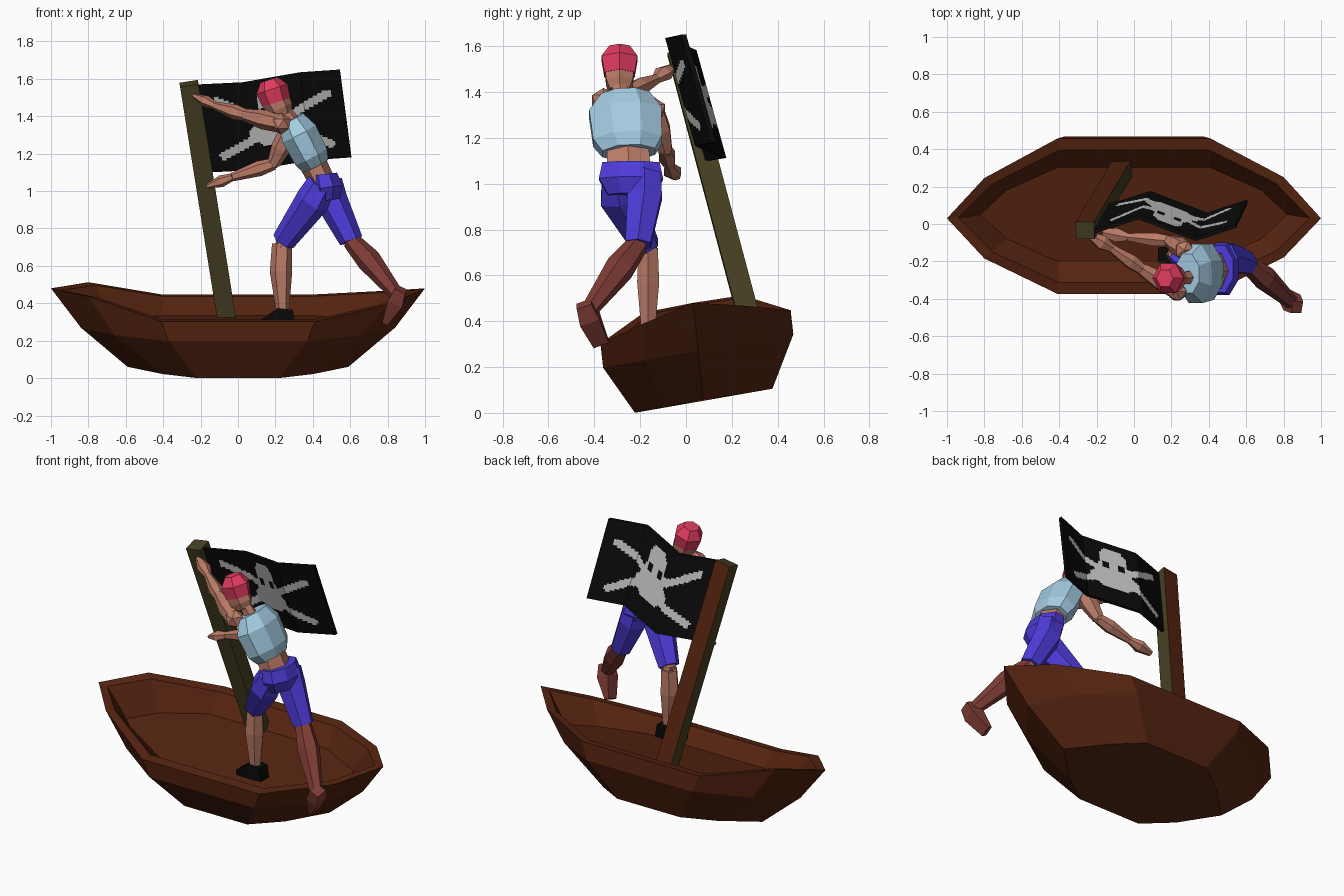
import bpy, bmesh, math
from mathutils import Vector

if "Cube" in bpy.data.objects:
    bpy.data.objects.remove(bpy.data.objects["Cube"])


def mat(name, r, g, b):
    m = bpy.data.materials.new(name)
    m.diffuse_color = (r, g, b, 1)
    m.use_nodes = True
    m.node_tree.nodes["Principled BSDF"].inputs["Base Color"].default_value = m.diffuse_color
    return m


BROWN = mat("brown wood", .09, .017, .005)
OLIVE = mat("olive wood", .062, .05, .016)
BLACK = mat("black", .003, .003, .003)
WHITE = mat("bone white", .56, .56, .55)
SKIN = mat("skin", .50, .20, .135)
PINK = mat("pink cloth", .75, .045, .115)
SHIRT = mat("light blue cloth", .37, .60, .76)
BLUE = mat("blue cloth", .075, .045, .70)
RED = mat("red brown", .21, .045, .036)


def make(name, bm, *mats):
    bmesh.ops.recalc_face_normals(bm, faces=bm.faces)
    me = bpy.data.meshes.new(name)
    bm.to_mesh(me)
    bm.free()
    for m in mats:
        me.materials.append(m)
    ob = bpy.data.objects.new(name, me)
    bpy.context.collection.objects.link(ob)
    return ob


def skin_rings(rings):
    """Join rings of points into a closed solid."""
    bm = bmesh.new()
    vs = [[bm.verts.new(p) for p in r] for r in rings]
    n = len(vs[0])
    for a, b in zip(vs, vs[1:]):
        for i in range(n):
            j = (i + 1) % n
            bm.faces.new((a[i], a[j], b[j], b[i]))
    bm.faces.new(vs[0])
    bm.faces.new(vs[-1])
    return bm


def loft(name, m, rings, n=6, hint=(0, 1, 0)):
    """Faceted limb: rings are (centre, half width along hint, half depth)."""
    d = (Vector(rings[-1][0]) - Vector(rings[0][0])).normalized()
    a = Vector(hint)
    a = (a - d * a.dot(d)).normalized()
    b = d.cross(a)
    k = 1 / math.cos(math.pi / n)
    out = []
    for c, ra, rb in rings:
        out.append([Vector(c) + a * ra * k * math.cos((i + .5) * math.tau / n)
                    + b * rb * k * math.sin((i + .5) * math.tau / n) for i in range(n)])
    return make(name, skin_rings(out), m)


def ball(name, m, c, r):
    bm = bmesh.new()
    bmesh.ops.create_icosphere(bm, subdivisions=1, radius=r)
    bmesh.ops.translate(bm, verts=bm.verts, vec=c)
    return make(name, bm, m)


# Hull: ten-sided plan rings, heeled over toward the front
def hull_ring(x0, w0, x1, w1, x2, z0, z_right, z_left, z2):
    plan = [(x2, 0, z2), (x1, w1, z_right), (x0, w0, z0), (-x0, w0, z0), (-x1, w1, z_left),
            (-x2, 0, z2), (-x1, -w1, z_left), (-x0, -w0, z0), (x0, -w0, z0), (x1, -w1, z_right)]
    return [(x, y + .083 - .11 * z, z + .175 * y) for x, y, z in plan]


make("hull", skin_rings([
    hull_ring(.22, .30, .40, .18, .59, .053, .053, .053, .06),
    hull_ring(.37, .415, .66, .23, .84, .27, .27, .27, .27),
    hull_ring(.41, .415, .80, .215, 1.0, .375, .43, .475, .48),
    hull_ring(.40, .355, .76, .18, .94, .375, .425, .465, .47),
    hull_ring(.41, .25, .68, .13, .82, .29, .29, .29, .29)]), BROWN)

# Leaning mast, brown on its back face
mast = loft("mast", OLIVE, [((-.055, .31, .28), .047, .05), ((-.262, -.035, 1.575), .047, .05)], 4)
mast.data.materials.append(BROWN)
for f in mast.data.polygons:
    f.material_index = int(f.normal.y > .6)


# Waving flag with painted skull and crossed bones on both sides
def lerp_table(t, table):
    for (a, p), (b, q) in zip(table, table[1:]):
        if t <= b:
            return p + (q - p) * (t - a) / (b - a)
    return table[-1][1]


def seg_dist(p, a, b):
    ab = b - a
    t = max(0, min(1, (p - a).dot(ab) / ab.dot(ab)))
    return (p - a - ab * t).length


def emblem(u, v):
    p = Vector((u * .76, v * .47))
    if any(abs(u - e) < .024 and abs(v - .37) < .055 for e in (.44, .56)):
        return 0
    if .11 < v < .74 and abs(u - .5) < lerp_table(
            v, [(.1, .06), (.2, .10), (.45, .115), (.56, .18), (.64, .18), (.74, .09)]):
        return 1
    bones = [((.12, .20), (.87, .83)), ((.12, .82), (.89, .26))]
    return int(any(seg_dist(p, Vector((a[0] * .76, a[1] * .47)),
                            Vector((b[0] * .76, b[1] * .47))) < .022 for a, b in bones))


NU, NV = 60, 40
B1, B2 = 19 / 60, 43 / 60
bm = bmesh.new()
grids = []
for side in (-.011, .011):
    g = []
    for i in range(NU + 1):
        u = i / NU
        y = lerp_table(u, [(0, -.04), (B1, .035), (B2, -.08), (1, -.01)])
        z = lerp_table(u, [(0, 1.57), (B1, 1.582), (B2, 1.635), (1, 1.65)])
        g.append([bm.verts.new((-.215 + .76 * u + .062 * j / NV, y + .13 * j / NV + side,
                                z - .47 * j / NV)) for j in range(NV + 1)])
    for i in range(NU):
        for j in range(NV):
            f = bm.faces.new((g[i][j], g[i + 1][j], g[i + 1][j + 1], g[i][j + 1]))
            f.material_index = emblem((i + .5) / NU, (j + .5) / NV)
    grids.append(g)
A, B = grids
for i in range(NU):
    for j in (0, NV):
        bm.faces.new((A[i][j], A[i + 1][j], B[i + 1][j], B[i][j]))
for j in range(NV):
    for i in (0, NU):
        bm.faces.new((A[i][j], A[i][j + 1], B[i][j + 1], B[i][j]))
make("flag", bm, BLACK, WHITE)

# Head, neck and head scarf
loft("neck", SKIN, [((.30, -.285, 1.36), .035, .035), ((.235, -.29, 1.45), .03, .03)])
loft("face", SKIN, [((.243, -.29, 1.405), .042, .045), ((.225, -.29, 1.44), .058, .062),
                    ((.198, -.29, 1.49), .064, .066)])
loft("head_scarf", PINK, [((.205, -.29, 1.475), .066, .068), ((.182, -.29, 1.545), .078, .076),
                          ((.165, -.29, 1.595), .045, .042)])

# Torso
loft("shirt", SHIRT, [((.415, -.25, 1.135), .115, .075), ((.39, -.255, 1.185), .15, .095),
                      ((.325, -.265, 1.31), .158, .10), ((.285, -.265, 1.385), .105, .07)], 8)
loft("belly", SKIN, [((.45, -.25, 1.05), .095, .06), ((.385, -.255, 1.18), .09, .065)])

# Shorts
loft("shorts_hips", BLUE, [((.475, -.24, .95), .10, .07), ((.475, -.24, 1.02), .14, .085),
                           ((.458, -.24, 1.09), .125, .072)], 8)
loft("left_shorts_leg", BLUE, [((.45, -.30, 1.04), .07, .07), ((.40, -.29, .95), .085, .08),
                               ((.242, -.175, .73), .055, .055)])
loft("right_shorts_leg", BLUE, [((.48, -.18, 1.04), .07, .07), ((.50, -.18, .95), .075, .075),
                                ((.605, -.21, .735), .055, .055)])

# Standing leg and shoe
ball("left_knee", SKIN, (.24, -.168, .72), .048)
loft("left_shin", SKIN, [((.235, -.165, .72), .042, .046), ((.23, -.165, .57), .048, .052),
                         ((.238, -.165, .36), .030, .030)])
loft("shoe", BLACK, [((.30, -.165, .325), .04, .04), ((.22, -.165, .33), .045, .045),
                     ((.13, -.165, .30), .04, .016)], 4)

# Raised leg and hanging foot
ball("right_knee", SKIN, (.61, -.212, .73), .045)
loft("right_shin", RED, [((.605, -.21, .735), .042, .042), ((.70, -.29, .63), .057, .057),
                         ((.85, -.425, .445), .032, .032)])
loft("right_foot", RED, [((.872, -.445, .475), .034, .030), ((.845, -.42, .41), .045, .042),
                         ((.79, -.37, .30), .035, .016)], 4)


# Arms: upper arm, forearm, flattened hand and joints
def arm(side, shoulder, elbow, wrist, tip):
    s, e, w, t = map(Vector, (shoulder, elbow, wrist, tip))
    ball(side + "_shoulder", SKIN, s, .058)
    loft(side + "_upper_arm", SKIN, [(s, .042, .042), (s.lerp(e, .5), .046, .046), (e, .030, .030)])
    ball(side + "_elbow", SKIN, e, .034)
    loft(side + "_forearm", SKIN, [(e, .028, .028), (e.lerp(w, .35), .036, .036), (w, .020, .020)])
    loft(side + "_hand", SKIN, [(w, .020, .018), (w.lerp(t, .45), .038, .028), (t, .018, .010)])


arm("left", (.23, -.36, 1.36), (.04, -.24, 1.405), (-.12, -.13, 1.455), (-.235, -.06, 1.51))
arm("right", (.27, -.14, 1.32), (.19, -.09, 1.145), (-.03, -.07, 1.075), (-.165, -.045, 1.025))
